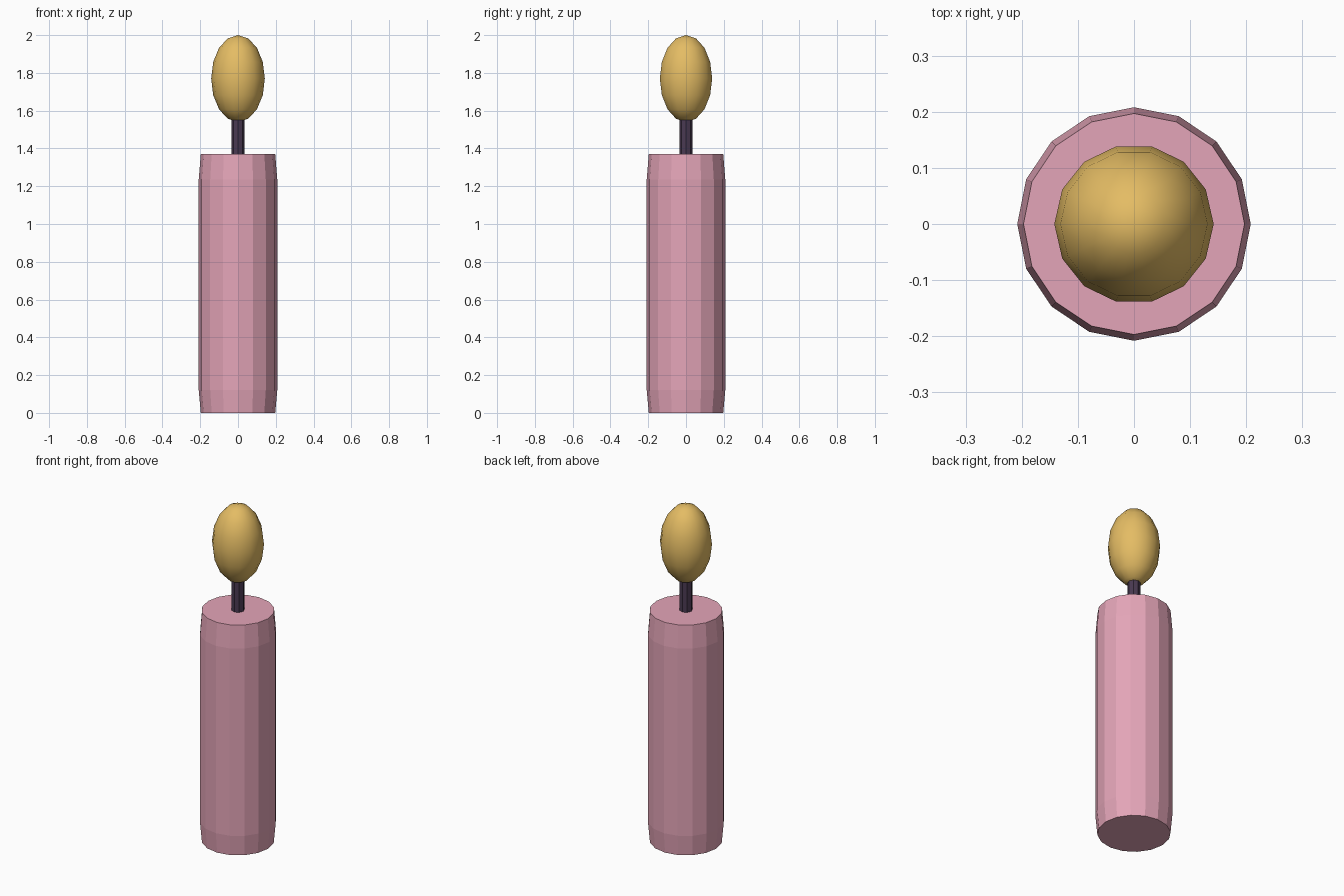
import bpy, bmesh, math

if "Cube" in bpy.data.objects:
    bpy.data.objects.remove(bpy.data.objects["Cube"])


def srgb(r, g, b):
    def lin(c):
        c /= 255
        return c / 12.92 if c <= 0.04045 else ((c + 0.055) / 1.055) ** 2.4
    return (lin(r), lin(g), lin(b), 1)


def material(name, rgb):
    m = bpy.data.materials.new(name)
    m.diffuse_color = srgb(*rgb)
    m.use_nodes = True
    m.node_tree.nodes["Principled BSDF"].inputs["Base Color"].default_value = m.diffuse_color
    return m


def lathe(name, rings, sides, mat, smooth=False):
    """Revolve (radius, z) rings around z; radius 0 makes a pole, open ends get caps."""
    bm = bmesh.new()
    loops = []
    for r, z in rings:
        n = sides if r > 0 else 1
        loops.append([bm.verts.new((r * math.cos(2 * math.pi * i / sides),
                                    r * math.sin(2 * math.pi * i / sides), z))
                      for i in range(n)])
    for a, b in zip(loops, loops[1:]):
        for i in range(sides):
            j = (i + 1) % sides
            quad = [a[i % len(a)], a[j % len(a)], b[j % len(b)], b[i % len(b)]]
            bm.faces.new(list(dict.fromkeys(quad)))
    if len(loops[0]) > 1:
        bm.faces.new(loops[0][::-1])
    if len(loops[-1]) > 1:
        bm.faces.new(loops[-1])
    bmesh.ops.recalc_face_normals(bm, faces=bm.faces)
    for f in bm.faces:
        f.smooth = smooth
    me = bpy.data.meshes.new(name)
    bm.to_mesh(me)
    bm.free()
    me.materials.append(mat)
    ob = bpy.data.objects.new(name, me)
    bpy.context.collection.objects.link(ob)
    return ob


pink = material("pink_wax", (228, 165, 184))
dark = material("dark_wick", (74, 58, 82))
gold = material("golden_flame", (228, 188, 100))

# Wax body, slightly tapered at both ends
lathe("wax_body", [(0.197, 0), (0.208, 0.12), (0.208, 1.235), (0.197, 1.37)], 16, pink)

# Wick, running from the wax into the flame
lathe("wick", [(0.035, 1.34), (0.035, 1.58)], 8, dark)

# Egg-shaped flame
N = 8
flame = [(0.142 * math.sin(math.pi * k / N) if 0 < k < N else 0,
          1.77 - 0.23 * math.cos(math.pi * k / N)) for k in range(N + 1)]
lathe("flame", flame, 14, gold, smooth=True)
